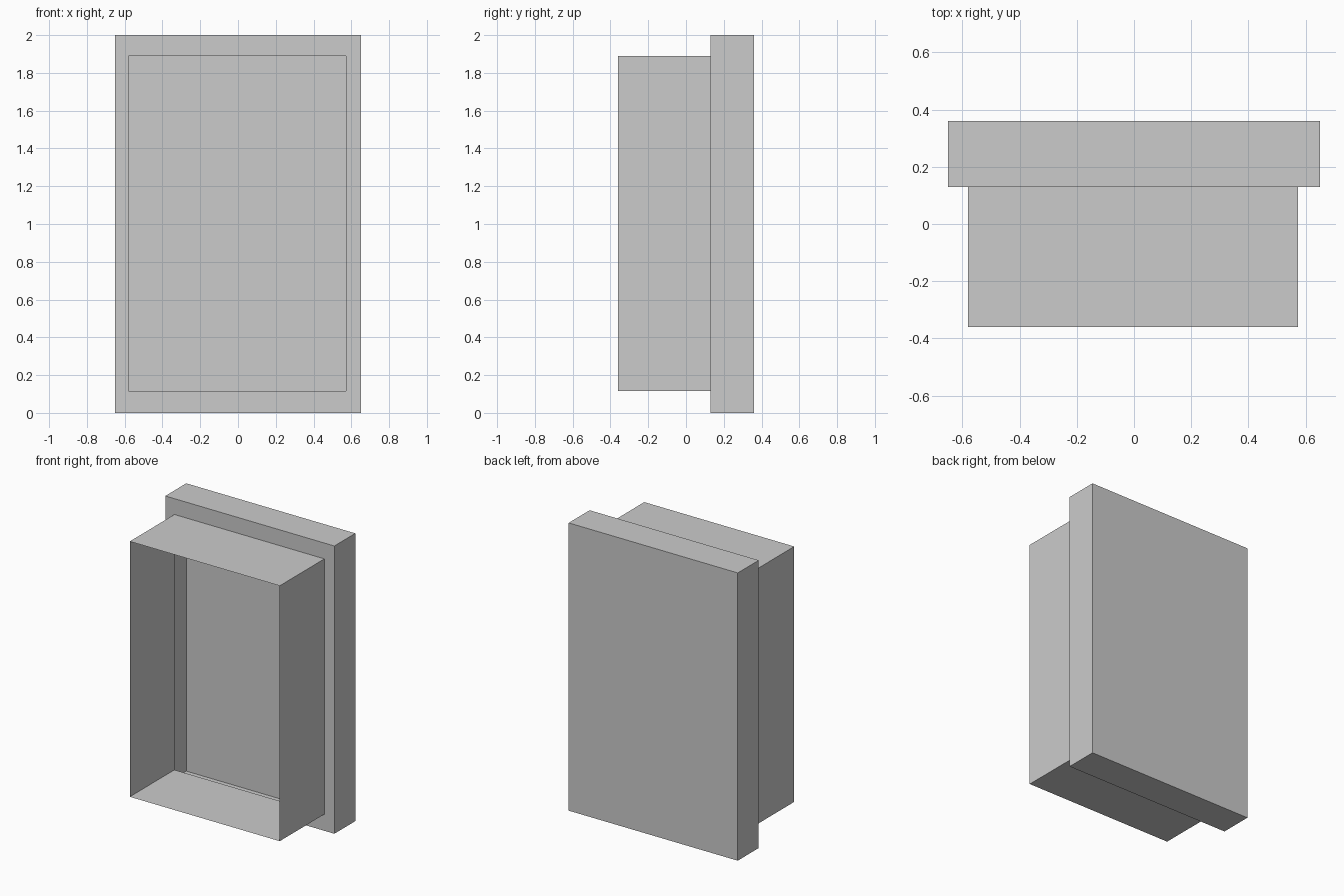
import bpy
import bmesh

if "Cube" in bpy.data.objects:
    bpy.data.objects.remove(bpy.data.objects["Cube"])


def lofted_shell(name, sections, close_back=False):
    """Thin open shell lofted through (x0, x1, z0, z1, y) rectangles, back to front."""
    bm = bmesh.new()
    rings = []
    for x0, x1, z0, z1, y in sections:
        corners = [(x0, z0), (x1, z0), (x1, z1), (x0, z1)]
        rings.append([bm.verts.new((x, y, z)) for x, z in corners])
    for back, front in zip(rings, rings[1:]):
        for i in range(4):
            j = (i + 1) % 4
            # wound so the normals point outwards
            bm.faces.new((front[i], back[i], back[j], front[j]))
    if close_back:
        bm.faces.new(rings[0][::-1])
    mesh = bpy.data.meshes.new(name)
    bm.to_mesh(mesh)
    bm.free()
    obj = bpy.data.objects.new(name, mesh)
    bpy.context.collection.objects.link(obj)
    return obj


BACK, STEP, FRONT = 0.36, 0.13, -0.36
outer = (-0.65, 0.65, 0.0, 2.0)
inner = (-0.58, 0.573, 0.115, 1.89)

# Hollow back casing: back panel, sides and the front rim around the opening
lofted_shell("back_casing",
             [(*outer, BACK), (*outer, STEP), (*inner, STEP)],
             close_back=True)

# Thin open sleeve projecting forwards from the rim
lofted_shell("front_sleeve", [(*inner, STEP), (*inner, FRONT)])
